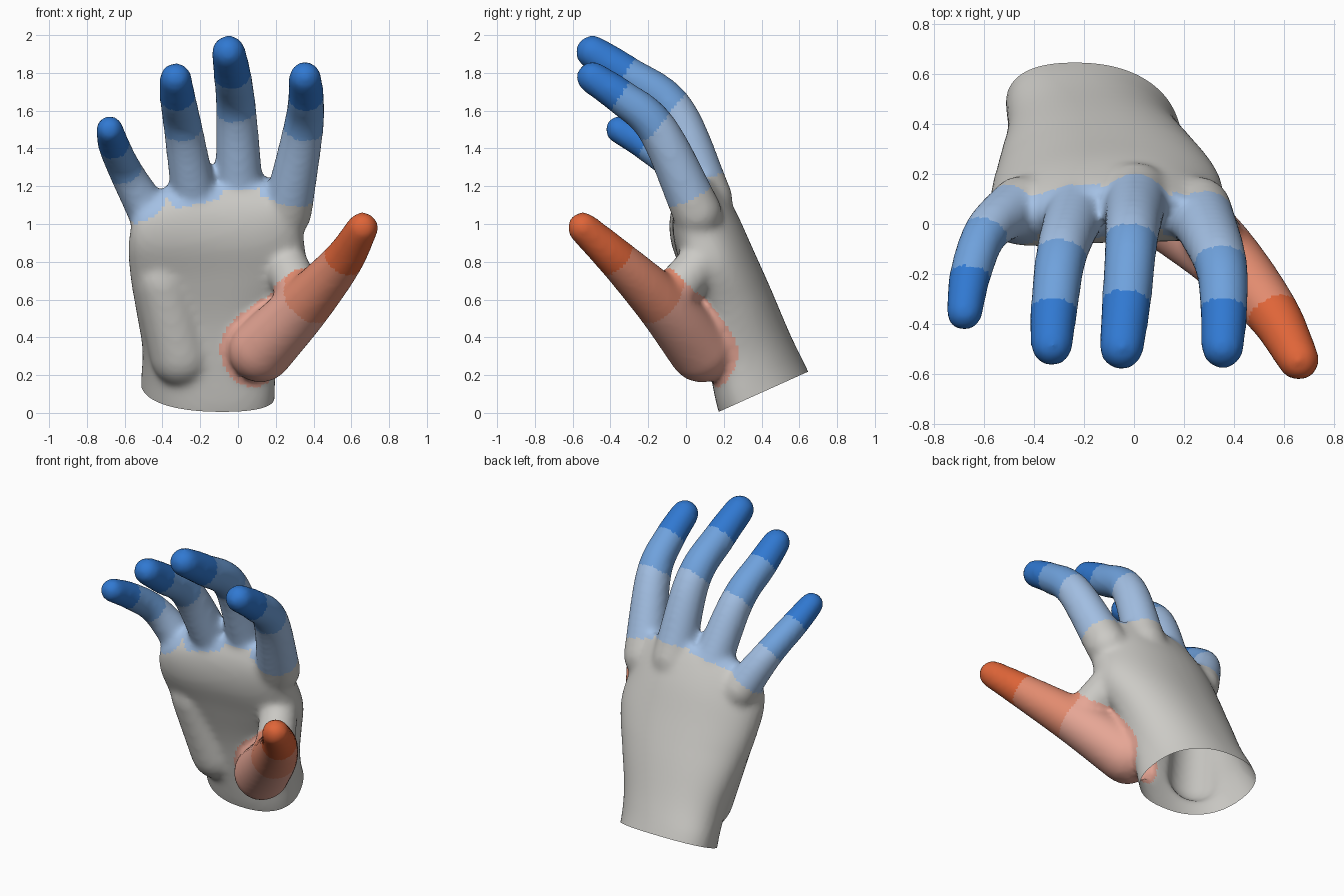
import bpy, bmesh, math
from mathutils import Vector

if "Cube" in bpy.data.objects:
    bpy.data.objects.remove(bpy.data.objects["Cube"])

# Hand frame: U runs along the palm, D points to the back of the hand
U = Vector((0, -0.41, 0.912))
D = Vector((0, 0.912, 0.41))

# Digits: (x, y, z, radius) at base, two joints and tip
DIGITS = {
    "index": [(0.26, 0.06, 1.06, .132), (0.345, -0.15, 1.50, .108), (0.36, -0.34, 1.67, .096), (0.355, -0.495, 1.775, .087)],
    "middle": [(0.01, 0.12, 1.13, .13), (-0.01, -0.06, 1.60, .108), (-0.03, -0.31, 1.79, .1), (-0.05, -0.495, 1.91, .091)],
    "ring": [(-0.22, 0.09, 1.07, .125), (-0.29, -0.12, 1.50, .104), (-0.32, -0.34, 1.67, .096), (-0.33, -0.485, 1.77, .086)],
    "pinky": [(-0.46, 0.08, 1.04, .115), (-0.59, -0.03, 1.27, .092), (-0.655, -0.20, 1.41, .085), (-0.68, -0.355, 1.50, .075)],
    "thumb": [(0.12, 0.08, 0.33, .172), (0.35, -0.12, 0.57, .145), (0.55, -0.35, 0.80, .11), (0.66, -0.545, 0.98, .085)],
}
# Fleshy parts inside the palm
PADS = [
    [(0.33, -0.08, 0.62, .12), (0.25, 0.08, 0.80, .115)],
    [(-0.30, 0.22, 0.30, .165), (-0.40, 0.12, 0.70, .15)],
]
# Palm rings: distance along U, centre x, half width, centre depth, half depth
PALM = [
    (-0.20, -.16, .34, .42, .26), (-0.06, -.16, .34, .42, .26),
    (0.15, -.15, .35, .44, .235), (0.40, -.135, .405, .47, .21),
    (0.65, -.11, .465, .485, .195), (0.85, -.115, .46, .495, .185),
    (1.00, -.09, .43, .52, .145), (1.10, -.03, .31, .56, .085),
]


def spline(pts, n=8):
    """Smooth curve through points of any dimension."""
    v = [Vector(p) for p in pts]
    v = [2 * v[0] - v[1]] + v + [2 * v[-1] - v[-2]]
    out = []
    for i in range(1, len(v) - 2):
        a, b, c, d = v[i - 1:i + 3]
        for k in range(n):
            t = k / n
            out.append(0.5 * (2 * b + (c - a) * t + (2 * a - 5 * b + 4 * c - d) * t * t
                              + (3 * b - 3 * c + d - a) * t ** 3))
    return out + [v[-2]]


def loft(bm, rings):
    rows = [[bm.verts.new(p) for p in r] for r in rings]
    n = len(rows[0])
    for a, b in zip(rows, rows[1:]):
        for i in range(n):
            j = (i + 1) % n
            bm.faces.new((a[i], a[j], b[j], b[i]))
    bm.faces.new(rows[0][::-1])
    bm.faces.new(rows[-1])


def tube(bm, pts, n=24):
    """Tube along a path with rounded ends."""
    path = spline(pts)
    cs = [(p.xyz, p.w) for p in path]
    first = (cs[0][0] - cs[1][0]).normalized()
    last = (cs[-1][0] - cs[-2][0]).normalized()
    caps = [math.radians(a) for a in (20, 40, 60, 75, 86)]

    def cap(c, r, d):
        return [(c + d * r * math.sin(a), r * math.cos(a)) for a in caps]
    cs = cap(*cs[0], first)[::-1] + cs + cap(*cs[-1], last)
    rings = []
    for i, (c, r) in enumerate(cs):
        t = (cs[min(i + 1, len(cs) - 1)][0] - cs[max(i - 1, 0)][0]).normalized()
        e1 = Vector((1, 0, 0)).cross(t).normalized()
        e2 = t.cross(e1)
        rings.append([c + r * (math.cos(k * math.tau / n) * e1 + math.sin(k * math.tau / n) * e2)
                      for k in range(n)])
    loft(bm, rings)


def palm_ring(p, n=48):
    s, cx, w, dc, hd = p
    ring = []
    for k in range(n):
        a = k * math.tau / n
        c, q = math.cos(a), math.sin(a)
        x = w * math.copysign(abs(c) ** 0.85, c)
        d = hd * math.copysign(abs(q) ** 0.85, q)
        x += cx - 0.3 * d * max(0, 1 - 2 * max(s, 0))      # wrist twist
        arch = 0.4 * (x + 0.05) ** 2 * min(1, max(0, s))    # knuckle arch
        ring.append(Vector((x, 0, 0)) + U * s + D * (dc + d - arch))
    return ring


# Palm, pads and digits as closed shells
bm = bmesh.new()
loft(bm, [palm_ring(p) for p in spline(PALM, 5)])
for pts in PADS + list(DIGITS.values()):
    tube(bm, pts)
bmesh.ops.recalc_face_normals(bm, faces=bm.faces)
me = bpy.data.meshes.new("hand")
bm.to_mesh(me)
bm.free()
hand = bpy.data.objects.new("hand", me)
bpy.context.collection.objects.link(hand)

# Fuse into one skin and soften the joins
rm = hand.modifiers.new("fuse", 'REMESH')
rm.mode = 'VOXEL'
rm.voxel_size = 0.018
sm = hand.modifiers.new("soften", 'SMOOTH')
sm.factor = 0.5
sm.iterations = 16
deps = bpy.context.evaluated_depsgraph_get()
skin = bpy.data.meshes.new_from_object(hand.evaluated_get(deps))
hand.modifiers.clear()
hand.data = skin
skin.name = "hand"

# Open wrist
bm = bmesh.new()
bm.from_mesh(skin)
bmesh.ops.bisect_plane(bm, geom=bm.verts[:] + bm.edges[:] + bm.faces[:],
                       plane_co=U * -0.066, plane_no=U, clear_inner=True)

# Colours: palm, three blues for fingers, three oranges for the thumb
COLOURS = [("palm", (.6, .59, .56)),
           ("finger_base", (.37, .53, .78)), ("finger_middle", (.16, .36, .72)), ("finger_tip", (.03, .19, .64)),
           ("thumb_base", (.79, .38, .30)), ("thumb_middle", (.76, .26, .16)), ("thumb_tip", (.74, .13, .04))]
skin.materials.clear()
for name, col in COLOURS:
    m = bpy.data.materials.new(name)
    m.diffuse_color = (*col, 1)
    m.use_nodes = True
    m.node_tree.nodes["Principled BSDF"].inputs["Base Color"].default_value = m.diffuse_color
    skin.materials.append(m)


def zone(p):
    """Material slot from the nearest digit bone."""
    best, slot = 1.4, 0
    for name, pts in DIGITS.items():
        thumb = name == "thumb"
        for i in range(3):
            a, b = Vector(pts[i]), Vector(pts[i + 1])
            ab = b.xyz - a.xyz
            t = (p - a.xyz).dot(ab) / ab.length_squared
            if i == 0 and not thumb and t < 0.2:
                continue
            t = min(1, max(0, t))
            c = a.lerp(b, t)
            q = (p - c.xyz).length / c.w
            if q < best and (not thumb or q < 1.25):
                best, slot = q, i + (4 if thumb else 1)
    return slot


for f in bm.faces:
    f.smooth = True
    f.material_index = zone(f.calc_center_median())
bm.to_mesh(skin)
bm.free()
